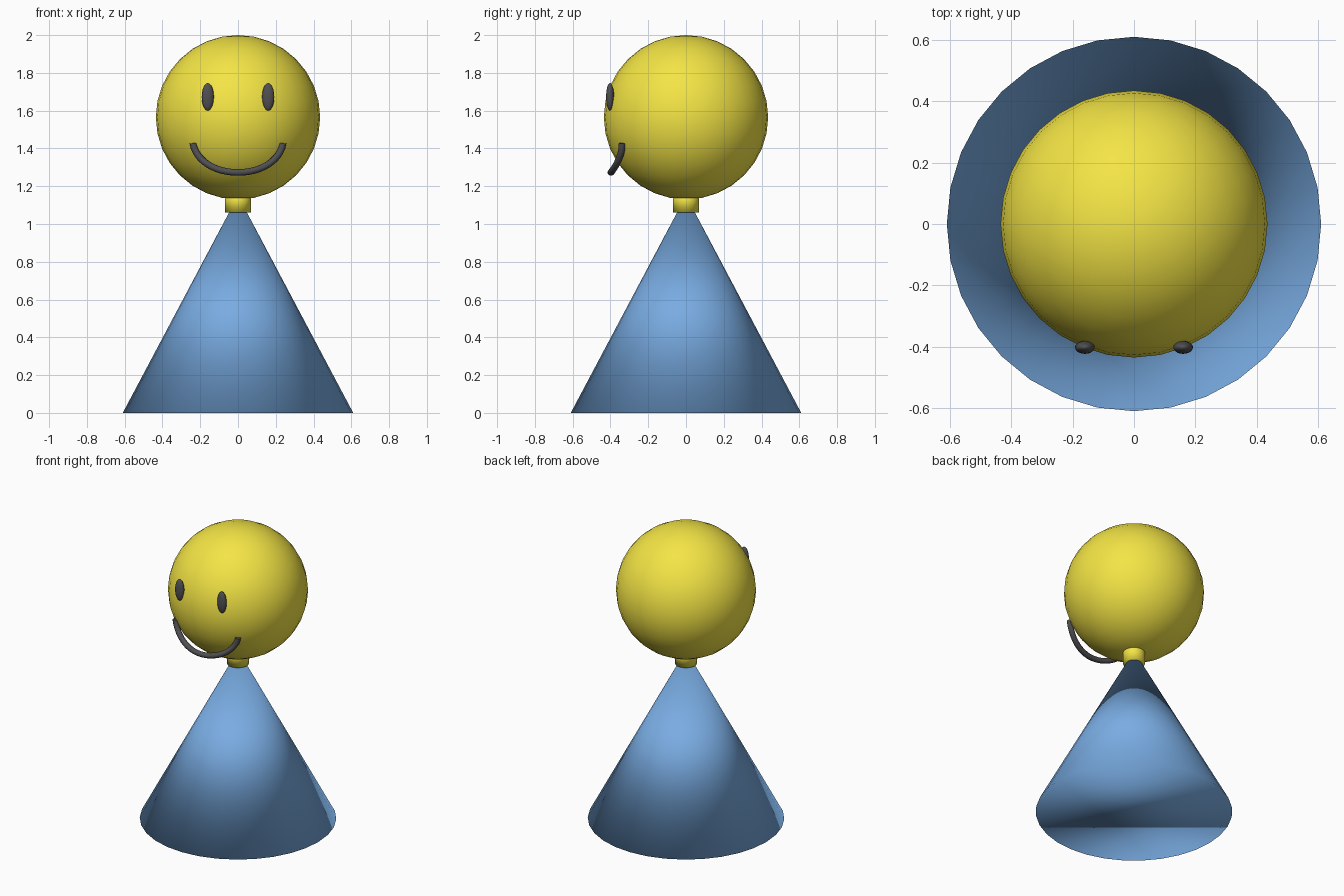
import bpy

if "Cube" in bpy.data.objects:
    bpy.data.objects.remove(bpy.data.objects["Cube"])


def material(name, rgb):
    m = bpy.data.materials.new(name)
    m.diffuse_color = (*rgb, 1)
    m.use_nodes = True
    m.node_tree.nodes["Principled BSDF"].inputs["Base Color"].default_value = m.diffuse_color
    return m


YELLOW = material("yellow", (0.9, 0.78, 0.06))
BLUE = material("blue", (0.19, 0.41, 0.76))
DARK = material("dark", (0.08, 0.08, 0.085))


def finish(name, mat):
    ob = bpy.context.object
    ob.name = name
    ob.data.materials.append(mat)
    bpy.ops.object.shade_smooth()
    return ob


def ball(name, mat, loc, size):
    bpy.ops.mesh.primitive_uv_sphere_add(segments=32, ring_count=16, radius=1, location=loc)
    ob = finish(name, mat)
    ob.scale = size
    return ob


# Conical body, its tip hidden inside the neck
bpy.ops.mesh.primitive_cone_add(vertices=32, radius1=0.61, radius2=0, depth=1.15,
                                location=(0, 0, 0.575))
finish("body", BLUE)

# Short neck
bpy.ops.mesh.primitive_cylinder_add(vertices=32, radius=0.068, depth=0.12,
                                    location=(0, 0, 1.12))
finish("neck", YELLOW)

# Round head and oval eyes
ball("head", YELLOW, (0, 0, 1.565), (0.435,) * 3)
for side, x in (("left", -0.16), ("right", 0.16)):
    ball(side + "_eye", DARK, (x, -0.402, 1.673), (0.032, 0.021, 0.073))

# Smile: a round tube along a curved arc, open to the front
curve = bpy.data.curves.new("mouth", 'CURVE')
curve.dimensions = '3D'
curve.bevel_depth = 0.018
curve.bevel_resolution = 4
curve.resolution_u = 12
curve.use_fill_caps = True
spline = curve.splines.new('BEZIER')
spline.bezier_points.add(2)
END, DOWN = (0.238, -0.338, 1.428), (0.225, -0.338, 1.34)
arc = [
    ((-0.240, -0.338, 1.46), (-END[0], *END[1:]), (-DOWN[0], *DOWN[1:])),
    ((-0.13, -0.397, 1.273), (0, -0.397, 1.273), (0.13, -0.397, 1.273)),
    (DOWN, END, (0.240, -0.338, 1.46)),
]
for p, (left, co, right) in zip(spline.bezier_points, arc):
    p.handle_left_type = p.handle_right_type = 'FREE'
    p.co, p.handle_left, p.handle_right = co, left, right
mouth = bpy.data.objects.new("mouth", curve)
mouth.data.materials.append(DARK)
bpy.context.collection.objects.link(mouth)
